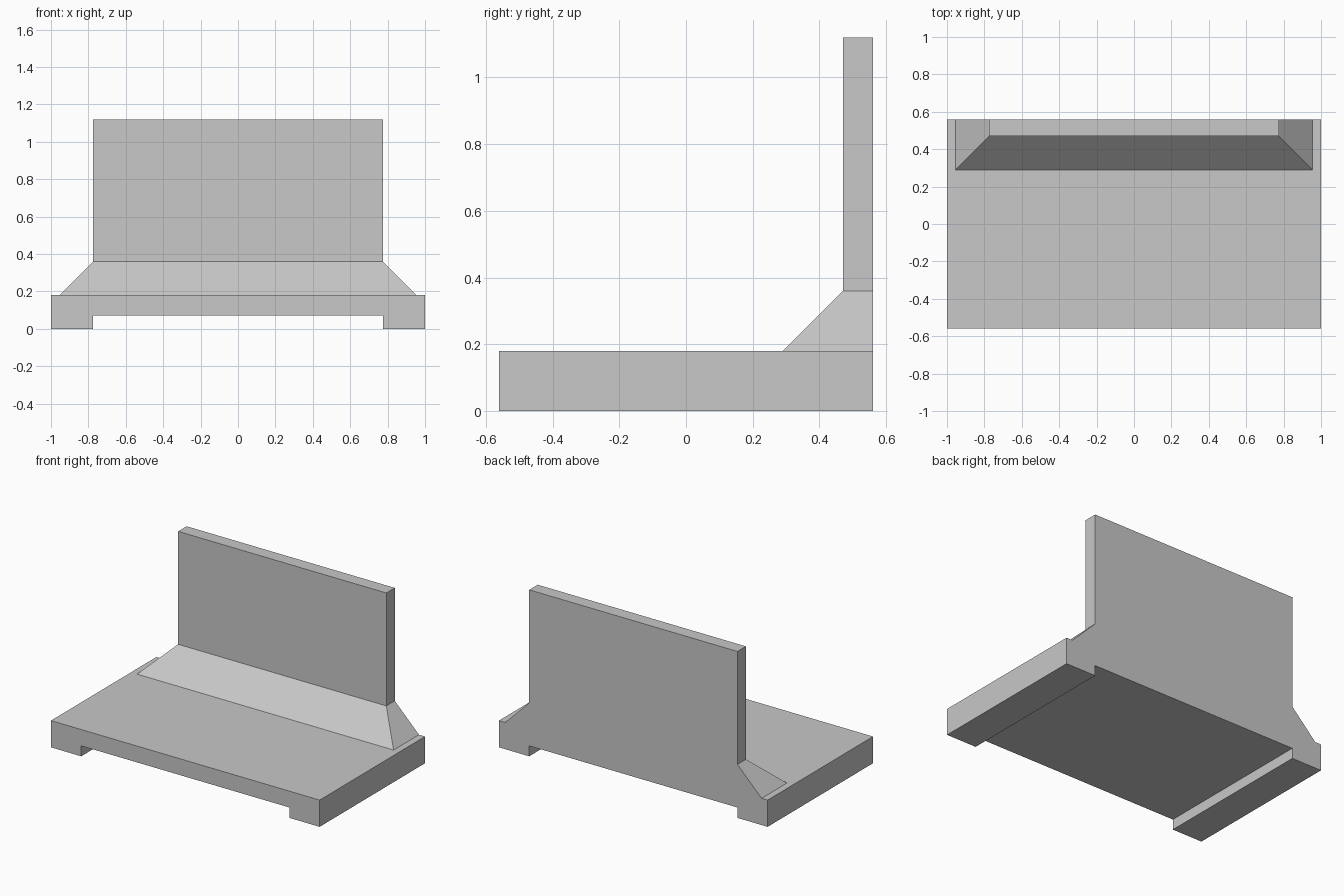
import bpy
import bmesh

cube = bpy.data.objects.get("Cube")
if cube:
    bpy.data.objects.remove(cube, do_unlink=True)

HALF_X, HALF_Y = 1.0, 0.56      # footprint
BASE_TOP, RECESS = 0.18, 0.07   # slab top and underside channel heights
WALL_X, WALL_FRONT = 0.775, 0.47
FLARE = 0.18                    # 45 degree skirt run and rise
TOP = 1.12

grey = bpy.data.materials.new("plain_grey")
grey.use_nodes = True
colour = (0.58, 0.58, 0.58, 1)
grey.diffuse_color = colour
grey.node_tree.nodes["Principled BSDF"].inputs["Base Color"].default_value = colour


def loft(name, rings):
    """Skin a stack of matching rings and cap both ends."""
    bm = bmesh.new()
    loops = [[bm.verts.new(p) for p in ring] for ring in rings]
    for a, b in zip(loops, loops[1:]):
        for i in range(len(a)):
            j = (i + 1) % len(a)
            bm.faces.new((a[i], a[j], b[j], b[i]))
    bm.faces.new(loops[0][::-1])
    bm.faces.new(loops[-1])
    bmesh.ops.recalc_face_normals(bm, faces=bm.faces)
    mesh = bpy.data.meshes.new(name)
    bm.to_mesh(mesh)
    bm.free()
    mesh.materials.append(grey)
    obj = bpy.data.objects.new(name, mesh)
    bpy.context.collection.objects.link(obj)
    return obj


# Base slab with two side feet: mirrored front profile run along y
half = [(WALL_X, RECESS), (WALL_X, 0), (HALF_X, 0), (HALF_X, BASE_TOP)]
profile = half + [(-x, z) for x, z in reversed(half)]
loft("base", [[(x, y, z) for x, z in profile] for y in (-HALF_Y, HALF_Y)])


# Upright wall with a flared skirt on its front and sides, flush at the back
def wall_ring(z, flare):
    x, front = WALL_X + flare, WALL_FRONT - flare
    return [(-x, front, z), (x, front, z), (x, HALF_Y, z), (-x, HALF_Y, z)]


loft("back_wall", [wall_ring(BASE_TOP, FLARE),
                   wall_ring(BASE_TOP + FLARE, 0),
                   wall_ring(TOP, 0)])
